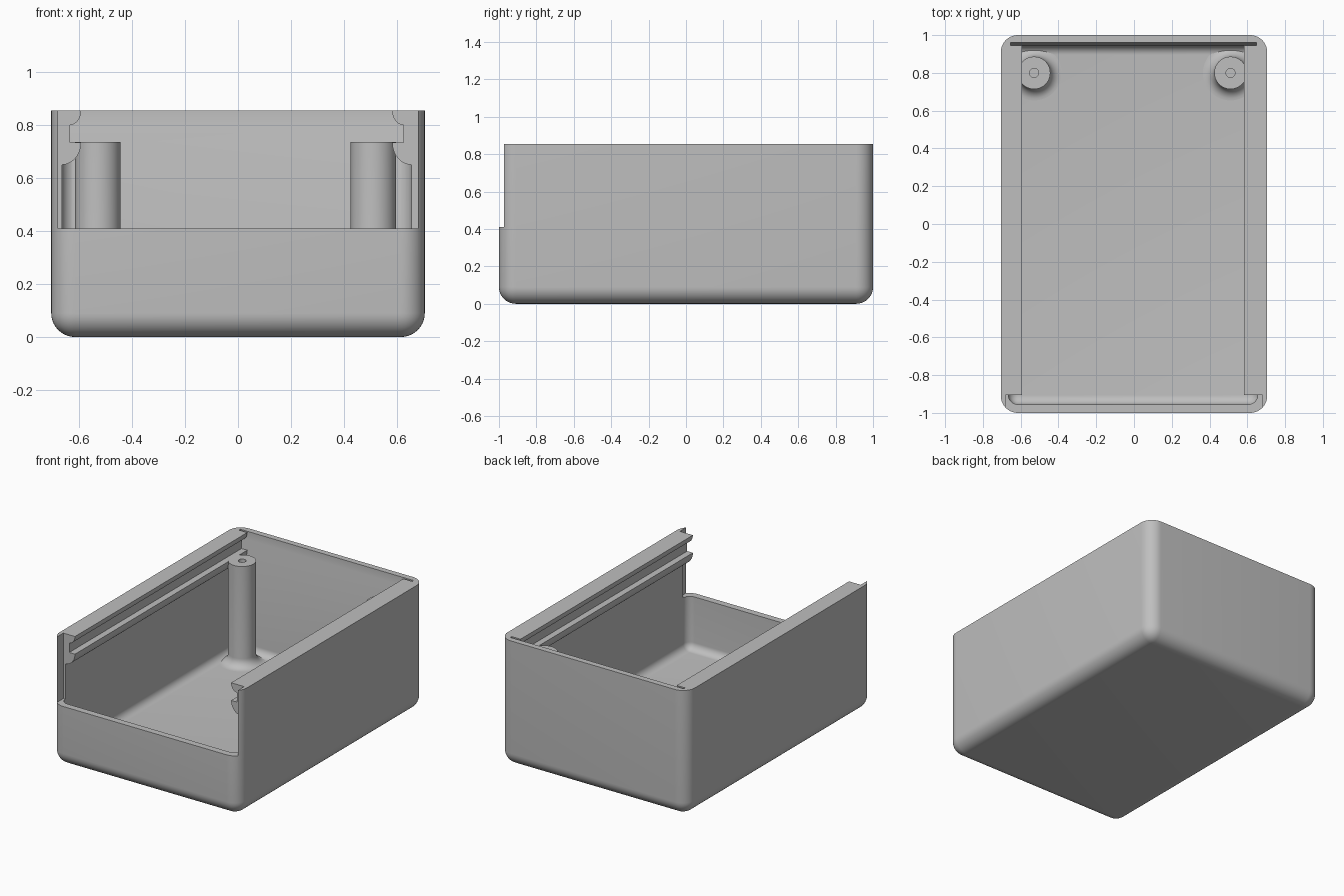
import bpy, bmesh, math
from mathutils import Matrix, Vector

cube = bpy.data.objects.get("Cube")
if cube:
    bpy.data.objects.remove(cube, do_unlink=True)

grey = bpy.data.materials.new("plain grey plastic")
grey.use_nodes = True
colour = (0.52, 0.52, 0.52, 1)
grey.diffuse_color = colour
grey.node_tree.nodes["Principled BSDF"].inputs["Base Color"].default_value = colour

MID = -0.005            # centre line of the inside features
TOP, SILL = 0.855, 0.41


def add(name, bm):
    bmesh.ops.recalc_face_normals(bm, faces=bm.faces)
    mesh = bpy.data.meshes.new(name)
    bm.to_mesh(mesh)
    bm.free()
    mesh.materials.append(grey)
    obj = bpy.data.objects.new(name, mesh)
    bpy.context.collection.objects.link(obj)
    return obj


def smooth(obj):
    bpy.ops.object.select_all(action='DESELECT')
    obj.select_set(True)
    bpy.context.view_layer.objects.active = obj
    bpy.ops.object.shade_smooth_by_angle(angle=math.radians(35))


def block(name, lo, hi, radius=0):
    """Box with optional rounded upright and bottom edges."""
    lo, hi = Vector(lo), Vector(hi)
    bm = bmesh.new()
    bmesh.ops.create_cube(bm, size=1)
    for v in bm.verts:
        v.co = (lo + hi) / 2 + v.co * (hi - lo)
    if radius:
        edges = [e for e in bm.edges if any(v.co.z < lo.z + 1e-4 for v in e.verts)]
        bmesh.ops.bevel(bm, geom=edges, offset=radius, segments=10,
                        profile=0.5, affect='EDGES')
    return add(name, bm)


def prism(name, outline, axis, start, end):
    """Extrude a closed outline along x or y."""
    def place(a, b, t):
        return (t, a, b) if axis == 'x' else (a, t, b)
    bm = bmesh.new()
    face = bm.faces.new([bm.verts.new(place(a, b, start)) for a, b in outline])
    moved = bmesh.ops.extrude_face_region(bm, geom=[face])['geom']
    shift = Vector(place(0, 0, end - start))
    bmesh.ops.translate(bm, vec=shift,
                        verts=[g for g in moved if isinstance(g, bmesh.types.BMVert)])
    return add(name, bm)


def cut(obj, cutter):
    mod = obj.modifiers.new("cut", 'BOOLEAN')
    mod.operation, mod.solver, mod.object = 'DIFFERENCE', 'EXACT', cutter
    bpy.context.view_layer.objects.active = obj
    bpy.ops.object.modifier_apply(modifier=mod.name)
    bpy.data.objects.remove(cutter, do_unlink=True)


def arc(cx, cz, rx, rz, steps=10):
    """Quarter curve from the inner side round to the underside."""
    return [(cx - rx * math.cos(a), cz - rz * math.sin(a))
            for a in (math.pi / 2 * i / steps for i in range(steps + 1))]


# Open box with a low front wall
shell = block("box_shell", (-0.705, -1, 0), (0.705, 1, TOP), 0.09)
cut(shell, block("cavity", (MID - 0.66, -0.955, 0.05), (MID + 0.66, 0.945, 1.2), 0.05))
cut(shell, block("front_opening", (-0.68, -1.2, SILL), (0.68, -0.905, 1.2)))

# Sloped lid recess along the top of the back wall
recess = [(0.9, 0.735), (0.944, 0.735), (0.96, 0.80), (0.96, 0.9), (0.9, 0.9)]
cut(shell, prism("lid_recess", recess, 'x', -0.655, 0.648))
smooth(shell)

# Upper and lower lid rails on both sides
upper = [(0.66, TOP)] + arc(0.63, TOP, 0.043, 0.055) + [(0.63, 0.735), (0.66, 0.735)]
lower = [(0.66, 0.735)] + arc(0.66, 0.735, 0.073, 0.085)
for side, label in ((1, "left"), (-1, "right")):
    for outline, level in ((upper, "upper"), (lower, "lower")):
        shape = [(MID + side * x, z) for x, z in outline]
        smooth(prism(f"{label}_{level}_rail", shape, 'y', -0.905, 0.945))

# Screw posts with flared feet and pilot holes
r, flare, floor = 0.086, 0.06, 0.05
foot = [(r + flare - flare * math.sin(a), floor + flare - flare * math.cos(a))
        for a in (math.pi / 2 * i / 8 for i in range(9))]
profile = foot + [(r, 0.736), (0.024, 0.736), (0.024, 0.4), (0, 0.4)]
for side, label in ((1, "left"), (-1, "right")):
    bm = bmesh.new()
    verts = [bm.verts.new((x, 0, z)) for x, z in profile]
    edges = [bm.edges.new(pair) for pair in zip(verts, verts[1:])]
    bmesh.ops.spin(bm, geom=verts + edges, cent=(0, 0, 0), axis=(0, 0, 1),
                   angle=math.tau, steps=48)
    bmesh.ops.remove_doubles(bm, verts=bm.verts, dist=1e-4)
    bmesh.ops.transform(bm, verts=bm.verts,
                        matrix=Matrix.Translation((MID - 0.004 + side * 0.52, 0.8, 0)))
    smooth(add(f"{label}_screw_post", bm))
